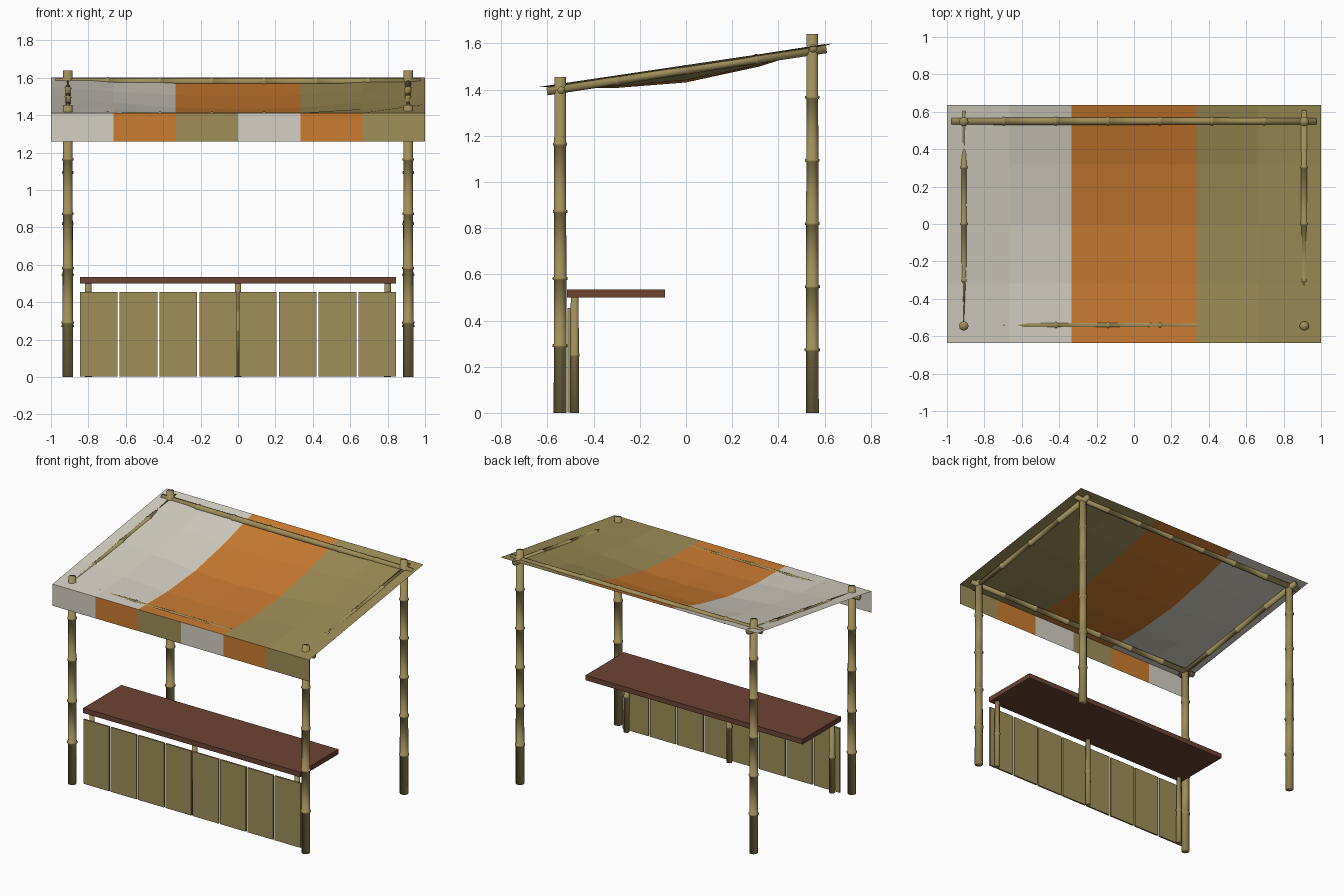
import bpy, bmesh, math
from mathutils import Vector

if "Cube" in bpy.data.objects:
    bpy.data.objects.remove(bpy.data.objects["Cube"])


def material(name, rgb):
    m = bpy.data.materials.new(name)
    m.diffuse_color = (*rgb, 1)
    m.use_nodes = True
    m.node_tree.nodes["Principled BSDF"].inputs["Base Color"].default_value = m.diffuse_color
    return m


BAMBOO = material("bamboo tan", (0.35, 0.27, 0.10))
PLANK = material("plank tan", (0.35, 0.27, 0.098))
WOOD = material("dark red wood", (0.15, 0.057, 0.032))
CREAM = material("cream cloth", (0.67, 0.63, 0.54))
ORANGE = material("orange cloth", (0.60, 0.20, 0.03))
OLIVE = material("olive cloth", (0.35, 0.27, 0.098))
CLOTH = [CREAM, ORANGE, OLIVE]


def finish(name, bm, mats):
    mesh = bpy.data.meshes.new(name)
    bm.to_mesh(mesh)
    bm.free()
    for m in mats:
        mesh.materials.append(m)
    ob = bpy.data.objects.new(name, mesh)
    bpy.context.collection.objects.link(ob)
    return ob


def bamboo(name, start, end, r0, r1, segments, sides=12):
    """Tapered cane with a raised ring at every joint."""
    start, end = Vector(start), Vector(end)
    length = (end - start).length
    profile = [(0, r0)]
    for i in range(1, segments):
        t = i / segments
        r = r0 + (r1 - r0) * t
        h = 0.008
        profile += [(t * length - h, r), (t * length - h * 0.6, r * 1.2),
                    (t * length + h * 0.6, r * 1.2), (t * length + h, r)]
    profile.append((length, r1))
    bm = bmesh.new()
    rot = (end - start).to_track_quat('Z', 'Y')
    rings = []
    for z, r in profile:
        rings.append([bm.verts.new(start + rot @ Vector((
            r * math.cos(2 * math.pi * k / sides),
            r * math.sin(2 * math.pi * k / sides), z))) for k in range(sides)])
    for a, b in zip(rings, rings[1:]):
        for k in range(sides):
            n = (k + 1) % sides
            bm.faces.new((a[k], a[n], b[n], b[k]))
    bm.faces.new(rings[0][::-1])
    bm.faces.new(rings[-1])
    for f in bm.faces:
        f.smooth = True
    return finish(name, bm, [BAMBOO])


def box(name, lo, hi, mat):
    bm = bmesh.new()
    bmesh.ops.create_cube(bm, size=1)
    for v in bm.verts:
        v.co = [(lo[i] + hi[i]) / 2 + v.co[i] * (hi[i] - lo[i]) for i in range(3)]
    return finish(name, bm, [mat])


def cloth(name, nx, ny, point, stripe):
    """Single-layer sheet over a grid, striped across x."""
    bm = bmesh.new()
    g = [[bm.verts.new(point(i / nx, j / ny)) for i in range(nx + 1)]
         for j in range(ny + 1)]
    for j in range(ny):
        for i in range(nx):
            f = bm.faces.new((g[j][i], g[j][i + 1], g[j + 1][i + 1], g[j + 1][i]))
            f.material_index = stripe(i)
    return finish(name, bm, CLOTH)


# Corner posts and sloping side poles
for side, sx in (("left", -1), ("right", 1)):
    x = 0.91 * sx
    bamboo(f"{side}_front_post", (x, -0.545, 0), (x, -0.545, 1.455), 0.028, 0.025, 5)
    bamboo(f"{side}_back_post", (x, 0.547, 0), (x, 0.547, 1.64), 0.028, 0.025, 6)
    bamboo(f"{side}_roof_pole", (x, 0.608, 1.578), (x, -0.602, 1.392), 0.020, 0.017, 4)

# Cross poles
bamboo("back_roof_pole", (-0.975, 0.55, 1.578), (0.975, 0.55, 1.578), 0.021, 0.018, 7)
bamboo("front_roof_pole", (-0.975, -0.54, 1.397), (0.975, -0.54, 1.397), 0.019, 0.017, 7)

# Sagging canopy and hanging front valance
cloth("canopy", 6, 4,
      lambda u, v: (-1 + 2 * u, -0.635 + 1.27 * v,
                    1.412 + 0.188 * v
                    - 0.075 * math.sin(math.pi * u) * math.sin(math.pi * v)),
      lambda i: i // 2)
cloth("valance", 6, 1,
      lambda u, v: (-1 + 2 * u, -0.635, 1.26 + 0.152 * v),
      lambda i: i % 3)

# Counter
box("counter_top", (-0.845, -0.515, 0.50), (0.845, -0.09, 0.535), WOOD)
for label, x in (("left", -0.80), ("middle", 0), ("right", 0.80)):
    bamboo(f"{label}_counter_leg", (x, -0.482, 0), (x, -0.482, 0.50), 0.019, 0.017, 2)
pitch = 1.69 / 8 + 0.0
pitch = (1.69 + 0.012) / 8 - 0.0
for i in range(8):
    x0 = -0.845 + i * pitch
    box(f"front_plank_{i + 1}", (x0, -0.513, 0.002), (x0 + pitch - 0.012, -0.501, 0.455), PLANK)
